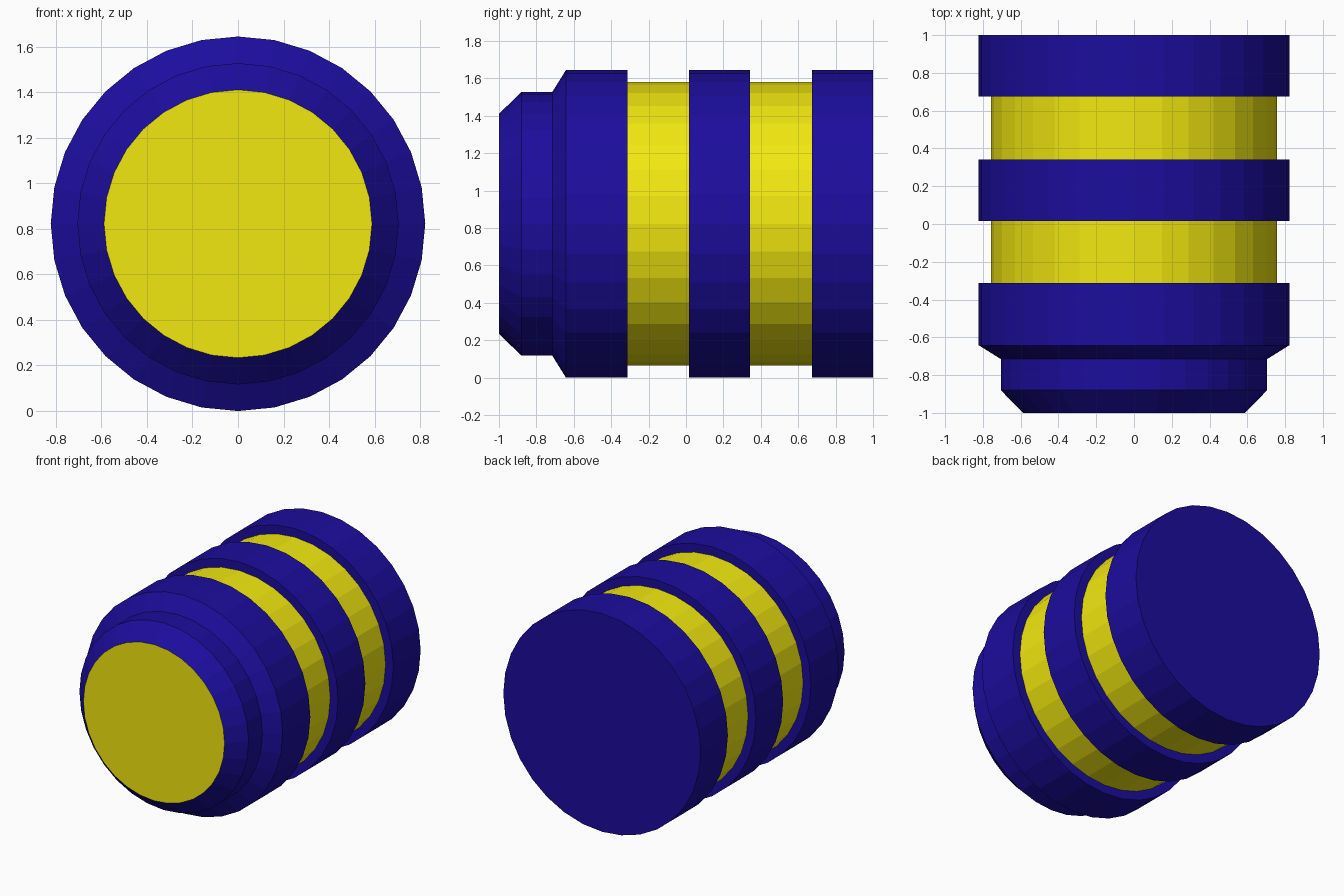
import bpy, math

if "Cube" in bpy.data.objects:
    bpy.data.objects.remove(bpy.data.objects["Cube"])

SIDES = 32
R, GROOVE, NECK, TIP = 0.822, 0.757, 0.705, 0.588
CZ = R


def material(name, rgb):
    m = bpy.data.materials.new(name)
    m.diffuse_color = (*rgb, 1)
    m.use_nodes = True
    m.node_tree.nodes["Principled BSDF"].inputs["Base Color"].default_value = m.diffuse_color
    return m


blue = material("blue", (0.0116, 0.0039, 0.34))
yellow = material("yellow", (0.89, 0.81, 0.005))


def lathe(name, profile, mat, front_cap=False, back_cap=False):
    """Spin (y, radius) points, listed front to back, around the y axis."""
    verts, faces = [], []
    for y, r in profile:
        for k in range(SIDES):
            a = 2 * math.pi * k / SIDES
            verts.append((r * math.sin(a), y, CZ + r * math.cos(a)))
    for i in range(len(profile) - 1):
        for k in range(SIDES):
            n = (k + 1) % SIDES
            a, b = i * SIDES, (i + 1) * SIDES
            faces.append((a + k, a + n, b + n, b + k))
    if front_cap:
        faces.append(tuple(reversed(range(SIDES))))
    if back_cap:
        start = (len(profile) - 1) * SIDES
        faces.append(tuple(range(start, start + SIDES)))
    mesh = bpy.data.meshes.new(name)
    mesh.from_pydata(verts, [], faces)
    mesh.materials.append(mat)
    obj = bpy.data.objects.new(name, mesh)
    bpy.context.collection.objects.link(obj)
    return obj


# Coloured disc closing the front
lathe("front_disc", [(-1, TIP)], yellow, front_cap=True)

# Stepped, chamfered nose and first wide band
lathe("nose", [(-1, TIP), (-0.88, NECK), (-0.715, NECK), (-0.642, R),
               (-0.313, R), (-0.313, GROOVE)], blue)

# Recessed bands
lathe("front_groove", [(-0.313, GROOVE), (0.017, GROOVE)], yellow)
lathe("rear_groove", [(0.342, GROOVE), (0.675, GROOVE)], yellow)

# Raised bands
lathe("middle_band", [(0.017, GROOVE), (0.017, R), (0.342, R), (0.342, GROOVE)], blue)
lathe("rear_band", [(0.675, GROOVE), (0.675, R), (1, R)], blue, back_cap=True)
